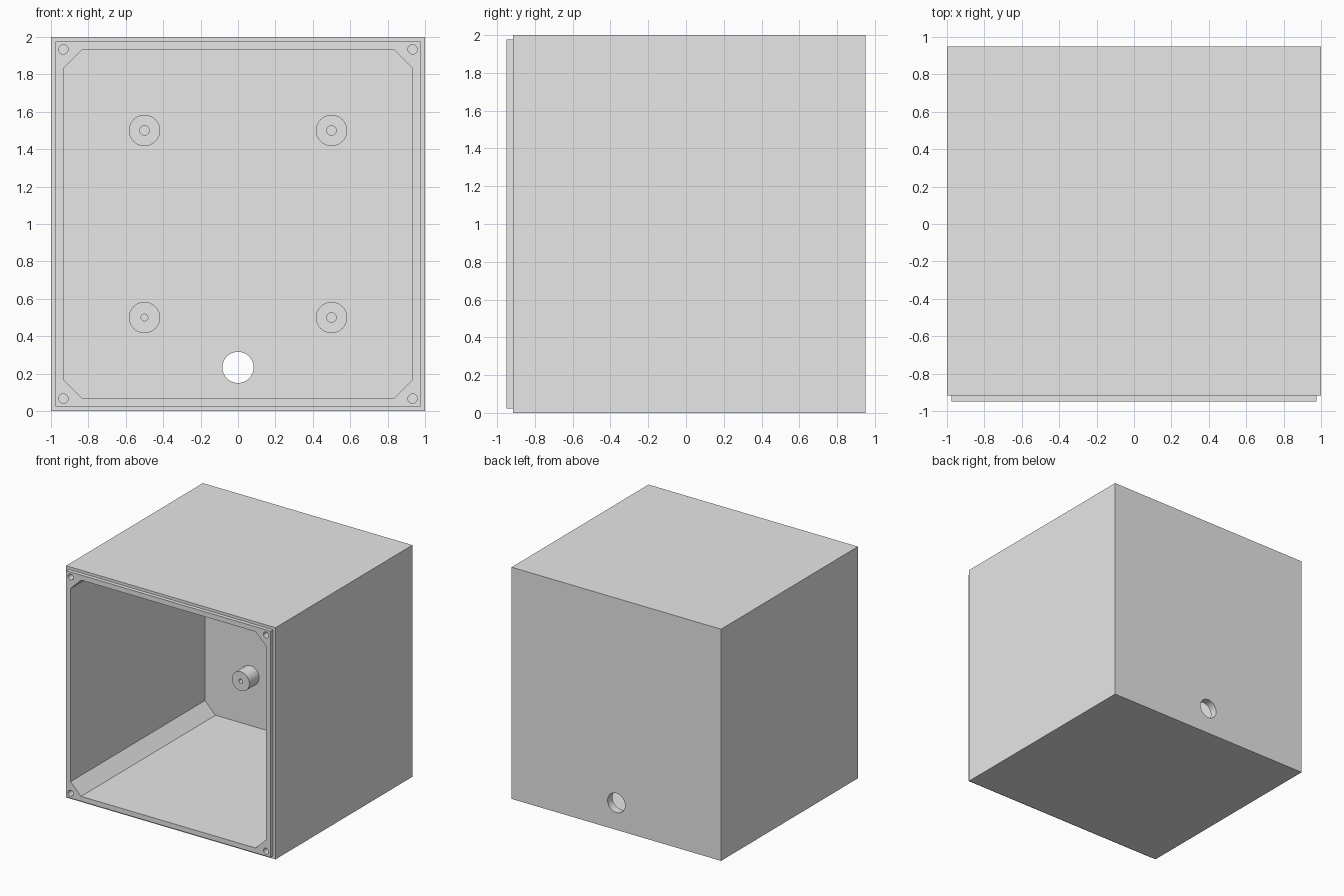
import bpy
import bmesh
from math import radians
from mathutils import Matrix, Vector

default = bpy.data.objects.get("Cube")
if default:
    bpy.data.objects.remove(default, do_unlink=True)

MM = 1 / 30                      # design unit: the box is 60 units wide
FRONT, SHOULDER, BACK = -28.5 * MM, -27.5 * MM, 28.5 * MM
WALL = 2 * MM
INNER_BACK = BACK - WALL

grey = bpy.data.materials.new("light grey")
grey.use_nodes = True
COLOUR = (0.8, 0.8, 0.8, 1)
grey.diffuse_color = COLOUR
grey.node_tree.nodes["Principled BSDF"].inputs["Base Color"].default_value = COLOUR


def add_object(name, bm):
    bmesh.ops.recalc_face_normals(bm, faces=bm.faces)
    mesh = bpy.data.meshes.new(name)
    bm.to_mesh(mesh)
    bm.free()
    mesh.materials.append(grey)
    obj = bpy.data.objects.new(name, mesh)
    bpy.context.collection.objects.link(obj)
    return obj


def block(bm, half, y0, y1):
    """Square block centred on x = 0, z = 1."""
    matrix = Matrix.Translation((0, (y0 + y1) / 2, 1)) @ Matrix.Diagonal((2 * half, y1 - y0, 2 * half, 1))
    bmesh.ops.create_cube(bm, size=1, matrix=matrix)


def rod(bm, x, z, radius, y0, y1, sides=48):
    """Cylinder lying along y."""
    matrix = Matrix.Translation((x, (y0 + y1) / 2, z)) @ Matrix.Rotation(radians(90), 4, 'X')
    bmesh.ops.create_cone(bm, cap_ends=True, segments=sides, radius1=radius,
                          radius2=radius, depth=y1 - y0, matrix=matrix)


def cut(obj, cutters):
    """Subtract the cutters, then bake the result and drop them."""
    for cutter in cutters:
        cutter.hide_render = True
        mod = obj.modifiers.new("cut", 'BOOLEAN')
        mod.operation = 'DIFFERENCE'
        mod.solver = 'EXACT'
        mod.object = cutter
    graph = bpy.context.evaluated_depsgraph_get()
    baked = bpy.data.meshes.new_from_object(obj.evaluated_get(graph))
    obj.modifiers.clear()
    obj.data = baked
    for cutter in cutters:
        bpy.data.objects.remove(cutter, do_unlink=True)


def smooth(obj):
    bpy.ops.object.select_all(action='DESELECT')
    obj.select_set(True)
    bpy.context.view_layer.objects.active = obj
    bpy.ops.object.shade_smooth_by_angle(angle=radians(30))


# Enclosure: a block whose front is inset and pulled out into a lip
bm = bmesh.new()
block(bm, 1, SHOULDER, BACK)
bm.normal_update()
front = min(bm.faces, key=lambda f: f.calc_center_median().y)
bmesh.ops.inset_region(bm, faces=[front], thickness=MM)
lip = bmesh.ops.extrude_face_region(bm, geom=[front])["geom"]
lip_verts = [v for v in lip if isinstance(v, bmesh.types.BMVert)]
bmesh.ops.translate(bm, verts=lip_verts, vec=Vector((0, FRONT - SHOULDER, 0)))
if front.is_valid:
    bmesh.ops.delete(bm, geom=[front], context='FACES_ONLY')
enclosure = add_object("enclosure", bm)

# Cavity with chamfered long edges
bm = bmesh.new()
block(bm, 1 - WALL, FRONT - 0.2, INNER_BACK)
long_edges = [e for e in bm.edges if abs(e.verts[0].co.y - e.verts[1].co.y) > 0.1]
bmesh.ops.bevel(bm, geom=long_edges, offset=3 * MM, offset_type='OFFSET',
                segments=1, affect='EDGES')
cavity = add_object("cavity_cutter", bm)

# Screw holes in the corners and the cable hole through the back wall
bm = bmesh.new()
for sx in (-1, 1):
    for sz in (-1, 1):
        rod(bm, sx * (1 - WALL), 1 + sz * (1 - WALL), 0.025, FRONT - 0.1, FRONT + 10 * MM, 32)
rod(bm, 0, 7 * MM, 2.5 * MM, INNER_BACK - 0.1, BACK + 0.1)
holes = add_object("hole_cutter", bm)

cut(enclosure, [cavity, holes])
smooth(enclosure)

# Mounting posts on the back wall, each with a blind pilot hole
POST_FRONT = INNER_BACK - 4 * MM
for side, x in (("right", -0.5), ("left", 0.5)):
    for level, z in (("lower", 0.5), ("upper", 1.5)):
        bm = bmesh.new()
        rod(bm, x, z, 2.5 * MM, POST_FRONT, INNER_BACK + 0.005)
        post = add_object(f"{level}_{side}_mounting_post", bm)
        bm = bmesh.new()
        bore = 0.018 if (side, level) == ("right", "lower") else 0.025
        rod(bm, x, z, bore, POST_FRONT - 0.1, INNER_BACK, 32)
        cut(post, [add_object("pilot_cutter", bm)])
        smooth(post)
